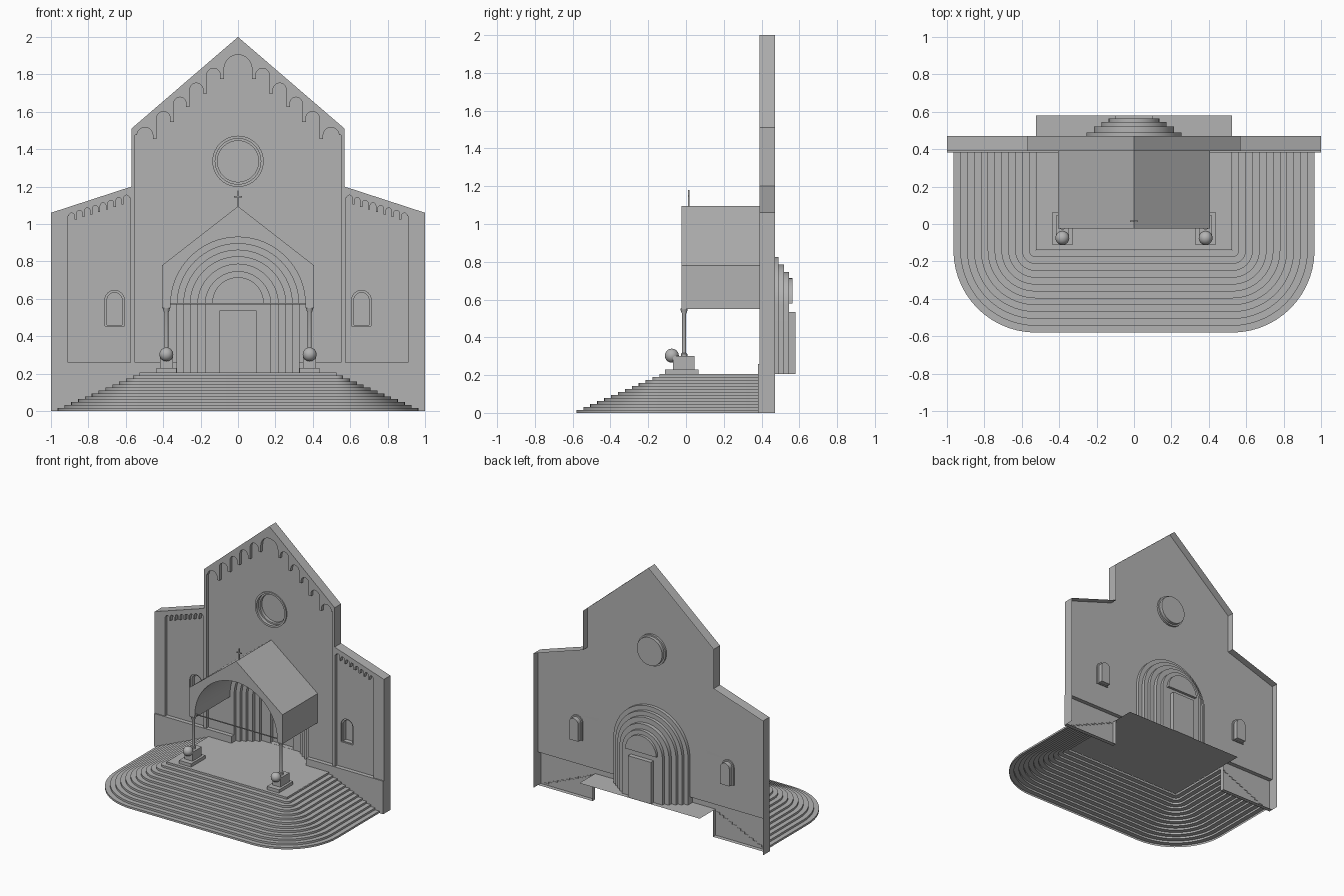
import bpy, bmesh, math
from mathutils import Vector
from mathutils.geometry import tessellate_polygon

if "Cube" in bpy.data.objects:
    bpy.data.objects.remove(bpy.data.objects["Cube"])

stone = bpy.data.materials.new("grey stone")
stone.diffuse_color = (0.45, 0.45, 0.45, 1)
stone.use_nodes = True
stone.node_tree.nodes["Principled BSDF"].inputs["Base Color"].default_value = stone.diffuse_color

FRONT, PANEL, BACK = 0.39, 0.415, 0.47   # wall depths
FLOOR, PLINTH, SPRING = 0.205, 0.26, 0.57


def finish(name, bm, smooth=True):
    me = bpy.data.meshes.new(name)
    bm.to_mesh(me)
    bm.free()
    me.materials.append(stone)
    ob = bpy.data.objects.new(name, me)
    bpy.context.collection.objects.link(ob)
    if smooth:
        bpy.ops.object.select_all(action='DESELECT')
        ob.select_set(True)
        bpy.context.view_layer.objects.active = ob
        bpy.ops.object.shade_smooth_by_angle(angle=math.radians(35))
    return ob


def loft(name, sections, closed=True, caps=(), holes=(), upright=True):
    """Skin equal-length 2D paths placed at depths; caps are filled sections, with holes."""
    put = (lambda p, d: (p[0], d, p[1])) if upright else (lambda p, d: (p[0], p[1], d))
    bm = bmesh.new()
    rows = [[bm.verts.new(put(p, d)) for p in path] for path, d in sections]
    for a, b in zip(rows, rows[1:]):
        n = len(a)
        for i in range(n if closed else n - 1):
            j = (i + 1) % n
            bm.faces.new((a[i], a[j], b[j], b[i]))
    front_faces = []
    for c in caps:
        d = sections[c][1]
        verts = list(rows[c])
        loops = [[Vector((p[0], p[1], 0)) for p in sections[c][0]]]
        for h in holes:
            verts += [bm.verts.new(put(p, d)) for p in h]
            loops.append([Vector((p[0], p[1], 0)) for p in h])
        for t in tessellate_polygon(loops):
            try:
                f = bm.faces.new([verts[i] for i in t])
            except ValueError:
                continue
            f.normal_update()
            if upright and f.normal.y > 0:
                f.normal_flip()
            front_faces.append(f)
    bmesh.ops.remove_doubles(bm, verts=bm.verts, dist=1e-5)
    bmesh.ops.recalc_face_normals(bm, faces=bm.faces)
    caps_ok = [f for f in front_faces if f.is_valid]
    if caps_ok and upright and sum(f.normal.y * f.calc_area() for f in caps_ok) > 0:
        bmesh.ops.reverse_faces(bm, faces=bm.faces)
    return finish(name, bm)


def box(name, x0, x1, y0, y1, z0, z1):
    bm = bmesh.new()
    bmesh.ops.create_cube(bm, size=1)
    for v in bm.verts:
        v.co = ((x0 + x1) / 2 + v.co.x * (x1 - x0), (y0 + y1) / 2 + v.co.y * (y1 - y0),
                (z0 + z1) / 2 + v.co.z * (z1 - z0))
    return finish(name, bm, False)


def lathe(name, x, y, profile, n=20):
    ring = lambda r: [(x + r * math.cos(2 * math.pi * i / n), y + r * math.sin(2 * math.pi * i / n)) for i in range(n)]
    return loft(name, [(ring(r), z) for r, z in profile], caps=(0, -1), upright=False)


def arc(cx, cz, r, a0=180, a1=0, n=24):
    return [(cx + r * math.cos(math.radians(a0 + (a1 - a0) * i / n)),
             cz + r * math.sin(math.radians(a0 + (a1 - a0) * i / n))) for i in range(n + 1)]


def archway(cx, r, z0, spring, n=24):
    return [(cx - r, z0)] + arc(cx, spring, r, n=n) + [(cx + r, z0)]


def circle(r):
    return arc(0, 1.335, r, 360, 0, 40)[:-1]


def corbel_band(edges, top, gap, drop):
    """Panel edge, left to right: a row of small arches with pendants between."""
    cells = []
    for a, b in zip(edges, edges[1:]):
        c, h = (a + b) / 2, abs(b - a) / 2 - gap
        cells.append((c, h, top(c) - h))
    pts = [(edges[0], PLINTH), (edges[0], cells[0][2])]
    for i, (c, h, s) in enumerate(cells):
        pts += arc(c, s, h, n=10)
        if i + 1 < len(cells):
            c2, h2, s2 = cells[i + 1]
            low = min(s, s2) - drop
            pts += [(c + h, low), (c2 - h2, low)]
    return pts + [(edges[-1], cells[-1][2]), (edges[-1], PLINTH)]


# facade outline
half = [(1, 0), (1, 1.06), (0.57, 1.2), (0.57, 1.51)]
outline = [(-x, z) for x, z in half] + [(0, 2)] + half[::-1]
upper = [(-1, PLINTH)] + outline[1:-1] + [(1, PLINTH)]
loft("facade_edge", [(outline, FRONT), (outline, BACK)], closed=False)

# raised frame: borders, pilasters and arched bands
side = [0.085, 0.177, 0.268, 0.353, 0.445, 0.55]
mid = corbel_band([-x for x in side[::-1]] + side,
                  lambda x: min(1.905, 1.945 - 0.86 * abs(x)), 0.01, 0.02)
wing_edges = [0.575 + 0.335 * i / 8 for i in range(9)]
wing = corbel_band(wing_edges, lambda x: 1.348 - 0.3256 * x, 0.006, 0.02)
wing_left = [(-x, z) for x, z in wing[::-1]]
frame = upper + wing[::-1] + mid[::-1] + wing_left[::-1]
loft("facade_frame", [(frame, FRONT), (frame, PANEL)], caps=(0,))

# recessed wall with openings
windows = [archway(s * 0.66, 0.052, 0.455, 0.593, 16) for s in (-1, 1)]
portal = archway(0, 0.325, PLINTH, SPRING, 32)
wall = upper + portal[::-1]
loft("facade_wall", [(wall, PANEL)], caps=(0,), holes=windows + [circle(0.122)])

# round window
loft("round_window_rim", [(circle(0.137), PANEL), (circle(0.137), 0.405),
                          (circle(0.122), 0.405), (circle(0.122), PANEL)])
loft("round_window", [(circle(0.122), PANEL), (circle(0.122), 0.43), (circle(0.11), 0.43),
                      (circle(0.11), 0.455)], caps=(-1,))

# side windows
for s, w in zip((-1, 1), windows):
    inner = archway(s * 0.66, 0.04, 0.46, 0.593, 16)
    loft("side_window", [(w, PANEL), (w, 0.425), (inner, 0.425), (inner, 0.46)], caps=(-1,))

# stepped portal
tiers = [(0.325, 0.44), (0.29, 0.465), (0.255, 0.49), (0.215, 0.52), (0.175, 0.545)]
sections, depth = [], PANEL
for r, end in tiers:
    path = archway(0, r, FLOOR, SPRING, 32)
    sections += [(path, depth), (path, end)]
    depth = end
loft("portal_tiers", sections, closed=False)

# door wall, door and half-round panel above it
tympanum = arc(0, 0.578, 0.135)
door = [(-0.1, FLOOR + 0.001), (-0.1, 0.535), (0.1, 0.535), (0.1, FLOOR + 0.001)]
loft("door_wall", [(archway(0, 0.175, FLOOR, SPRING, 32), 0.545)], caps=(0,), holes=[tympanum, door])
loft("tympanum", [(tympanum, 0.545), (tympanum, 0.565)], caps=(-1,))
loft("door", [(door, 0.545), (door, 0.58)], caps=(-1,))

# plinth on both sides
for s in (-1, 1):
    p = [(s * x, z) for x, z in ((1, 0), (1, PLINTH), (0.325, PLINTH), (0.325, FLOOR), (0.525, FLOOR), (0.525, 0))]
    loft("plinth", [(p, 0.382), (p, PANEL)], caps=(0,))

# rounded staircase and landing
N, CX, CY = 12, 0.525, -0.14
sections = []
for k in range(N + 1):
    r = 0.44 * (1 - k / N) + 0.0005
    path = ([(CX + r, 0.385)] + arc(CX, CY, r, 0, -90, 14) + arc(-CX, CY, r, -90, -180, 14) + [(-CX - r, 0.385)])
    sections += [(path, FLOOR * k / (N + 1)), (path, FLOOR * (k + 1) / (N + 1))]
stairs = loft("stairs", sections, closed=False, upright=False)
if sum(p.normal.z for p in stairs.data.polygons) < 0:
    stairs.data.flip_normals()
landing = [(-CX, CY), (CX, CY), (CX, 0.58), (-CX, 0.58)]
bm = bmesh.new()
bm.faces.new([bm.verts.new((x, y, FLOOR)) for x, y in landing])
finish("landing", bm, False)

# porch with pitched roof and vault
porch = ([(-0.36, 0.55), (-0.405, 0.55), (-0.405, 0.78), (0, 1.095), (0.405, 0.78), (0.405, 0.55), (0.36, 0.55)]
         + arc(0, SPRING, 0.36, 0, 180, 32))
loft("porch", [(porch, -0.025), (porch, PANEL)], caps=(0,))
box("tie_rod", -0.38, 0.38, -0.014, -0.008, 0.57, 0.577)

# cross on the ridge
box("cross_post", -0.004, 0.004, 0.01, 0.018, 1.08, 1.18)
box("cross_arm", -0.022, 0.022, 0.01, 0.018, 1.142, 1.15)

# columns on pedestals with balls in front
for s in (-1, 1):
    x = s * 0.383
    box("pedestal_base", x - 0.053, x + 0.053, -0.112, 0.065, FLOOR, 0.23)
    box("pedestal", x - 0.035, x + 0.035, -0.07, 0.045, 0.23, 0.30)
    lathe("column", x, -0.01, [(0.017, 0.30), (0.017, 0.312), (0.011, 0.318), (0.011, 0.525),
                               (0.017, 0.54), (0.02, 0.552)])
    bm = bmesh.new()
    bmesh.ops.create_uvsphere(bm, u_segments=24, v_segments=16, radius=0.037)
    bmesh.ops.translate(bm, verts=bm.verts, vec=(x, -0.075, 0.303))
    finish("ball", bm)
